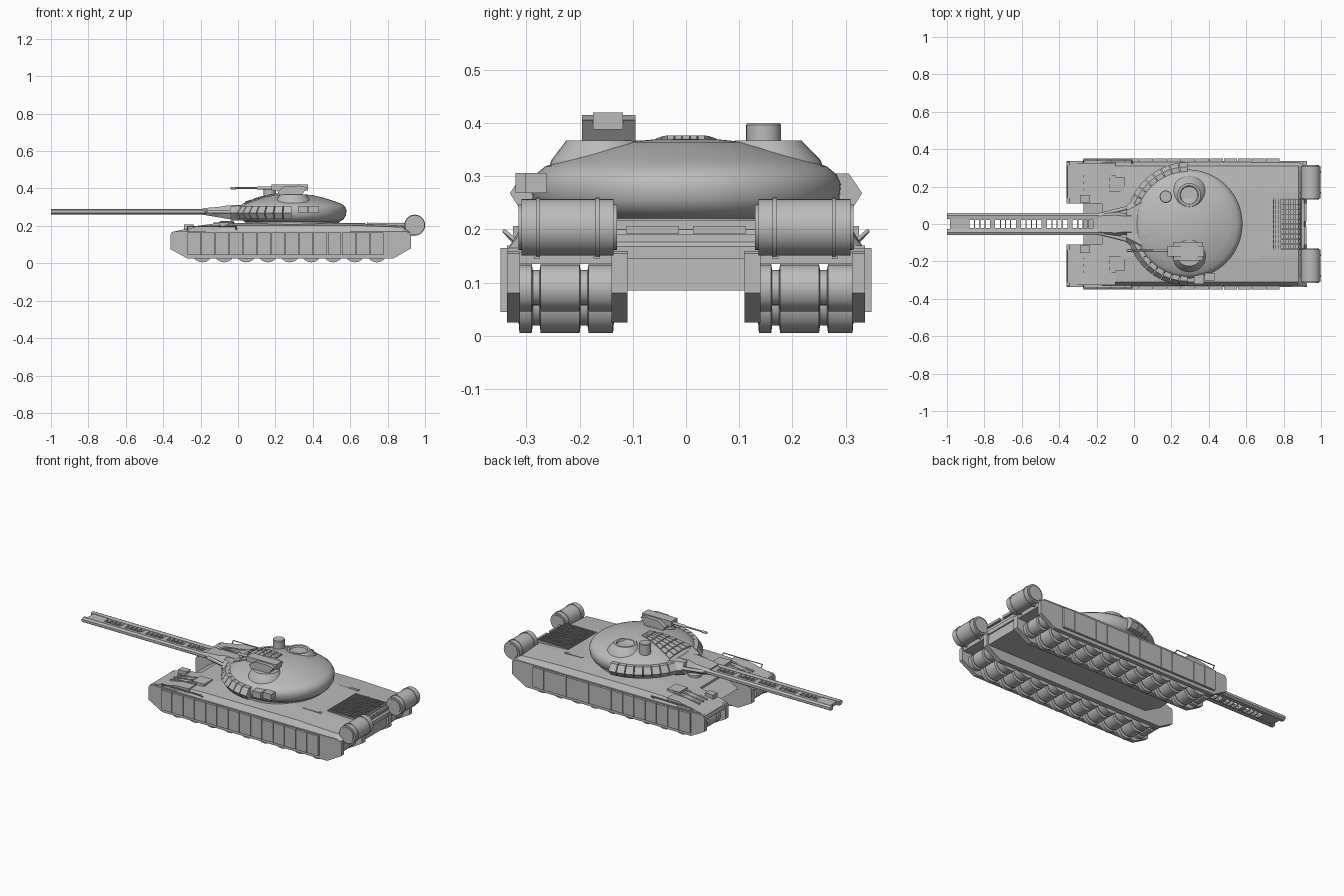
import bpy, bmesh, math
from mathutils import Vector, Matrix

cube = bpy.data.objects.get("Cube")
if cube:
    bpy.data.objects.remove(cube, do_unlink=True)

grey = bpy.data.materials.new("armour_grey")
grey.use_nodes = True
grey.diffuse_color = (0.5, 0.5, 0.5, 1)
grey.node_tree.nodes["Principled BSDF"].inputs["Base Color"].default_value = (0.5, 0.5, 0.5, 1)


def finish(name, bm, smooth=False):
    bmesh.ops.recalc_face_normals(bm, faces=bm.faces)
    mesh = bpy.data.meshes.new(name)
    bm.to_mesh(mesh)
    bm.free()
    mesh.materials.append(grey)
    ob = bpy.data.objects.new(name, mesh)
    bpy.context.collection.objects.link(ob)
    if smooth:
        bpy.ops.object.select_all(action='DESELECT')
        ob.select_set(True)
        bpy.context.view_layer.objects.active = ob
        bpy.ops.object.shade_smooth_by_angle(angle=math.radians(35))
    return ob


def add_loft(bm, rings):
    """Skin equal-length closed rings and cap both ends."""
    vs = [[bm.verts.new(p) for p in r] for r in rings]
    n = len(vs[0])
    for a, b in zip(vs, vs[1:]):
        for i in range(n):
            j = (i + 1) % n
            bm.faces.new((a[i], a[j], b[j], b[i]))
    bm.faces.new(vs[0])
    bm.faces.new(vs[-1])


def loft(name, *rings):
    bm = bmesh.new()
    add_loft(bm, rings)
    return finish(name, bm)


def extrude_y(name, profile, y0, y1):
    return loft(name, *[[(x, y, z) for x, z in profile] for y in (y0, y1)])


def add_box(bm, x0, x1, y0, y1, z0, z1):
    add_loft(bm, [[(x0, y0, z), (x1, y0, z), (x1, y1, z), (x0, y1, z)] for z in (z0, z1)])


def boxes(name, dims):
    bm = bmesh.new()
    for d in dims:
        add_box(bm, *d)
    return finish(name, bm)


def lathe(name, profile, loc, seg=32, axis='Z'):
    """Solid of revolution from (radius, height) points."""
    bm = bmesh.new()
    rings = [[(r * math.cos(2 * math.pi * i / seg), r * math.sin(2 * math.pi * i / seg), h)
              for i in range(seg)] for r, h in profile]
    add_loft(bm, rings)
    turn = {'Z': Matrix(), 'Y': Matrix.Rotation(-math.pi / 2, 4, 'X'),
            'X': Matrix.Rotation(math.pi / 2, 4, 'Y')}[axis]
    bm.transform(Matrix.Translation(loc) @ turn)
    return finish(name, bm, True)


def rod(name, pts, radius):
    curve = bpy.data.curves.new(name, 'CURVE')
    curve.dimensions = '3D'
    curve.bevel_depth, curve.bevel_resolution, curve.use_fill_caps = radius, 1, True
    sp = curve.splines.new('POLY')
    sp.points.add(len(pts) - 1)
    for p, co in zip(sp.points, pts):
        p.co = (*co, 1)
    curve.materials.append(grey)
    ob = bpy.data.objects.new(name, curve)
    bpy.context.collection.objects.link(ob)


# Central hull and sloped upper deck
extrude_y("lower_hull", [(-0.27, .14), (-.18, .19), (.91, .19), (.915, .085), (-.17, .085)], -.13, .13)


def deck_ring(x, edge, crown):
    half = [(.335, .145), (.335, .163), (.31, edge), (.17, crown)]
    return [(x, y, z) for y, z in half] + [(x, -y, z) for y, z in reversed(half)]


loft("upper_deck", deck_ring(-.17, .196, .203), deck_ring(0, .203, .215), deck_ring(.6, .203, .215),
     deck_ring(.88, .193, .203), deck_ring(.92, .165, .168))
lathe("turret_ring", [(.25, .205), (.25, .225)], (.29, 0, 0), 48)
lathe("driver_hatch", [(.04, .2), (.04, .222), (.03, .226)], (-.06, 0, 0), 20)

# Engine grille
bars = [(.69 + .0133 * i, .694 + .0133 * i, -.135, .135, .2, .217) for i in range(16)]
bars += [(.69, .894, -.135 + .0265 * i, -.131 + .0265 * i, .2, .215) for i in range(11)]
boxes("engine_grille", bars)
boxes("rear_lamps", [(.91, .922, s * .063 - .05, s * .063 + .05, .192, .206) for s in (-1, 1)])

skirt = [(-.36, .075), (-.36, .155), (-.345, .17), (.9, .17), (.925, .155), (.925, .08), (.83, .025), (-.27, .025)]
fender = [(-.36, .14), (-.355, .165), (-.32, .175), (-.18, .203), (-.1, .206), (-.1, .14)]
wheel = [(.03, -.09), (.056, -.088), (.056, -.065), (.042, -.063), (.042, -.05), (.056, -.048),
         (.056, .025), (.042, .027), (.042, .04), (.056, .042), (.056, .088), (.03, .09)]
drum = [(.043, 0), (.043, .006), (.053, .006), (.053, .033), (.056, .033), (.056, .041), (.053, .041),
        (.053, .144), (.056, .144), (.056, .152), (.053, .152), (.053, .179), (.043, .179), (.043, .185)]

for s, side in ((1, "left"), (-1, "right")):
    # Track housing: walls, roof and front fender
    extrude_y(side + "_inner_wall", skirt, s * .11, s * .14)
    extrude_y(side + "_outer_wall", skirt, s * .312, s * .336)
    boxes(side + "_track_roof", [(-.355, .92, s * .11, s * .336, .135, .165)])
    extrude_y(side + "_fender", fender, s * .11, s * .325)
    boxes(side + "_skirt_panels", [(-.27 + i * .075, -.198 + i * .075, s * .335, s * .349, .045, .165)
                                   for i in range(14)])
    # Running gear
    for i in range(9):
        lathe(f"{side}_road_wheel_{i + 1}", wheel, (-.19 + .1165 * i, s * .225, .061), 20, 'Y')
    for label, x in (("front", -.285), ("rear", .84)):
        lathe(f"{side}_{label}_sprocket", [(r * .8, h) for r, h in wheel], (x, s * .225, .09), 20, 'Y')
    # Fender fittings
    rod(side + "_handrail", [(-.27, s * .322, .175), (-.27, s * .342, .197), (-.01, s * .342, .197),
                             (-.01, s * .322, .18)], .004)
    slats = bmesh.new()
    for i in range(3):
        y = s * (.185 + .035 * i)
        add_loft(slats, [[(x, y - .006, z), (x, y + .006, z), (x, y + .006, z + .013), (x, y - .006, z + .013)]
                         for x, z in ((-.27, .18), (-.1, .203))])
    finish(side + "_fender_slats", slats)
    boxes(side + "_headlight", [(-.29, -.235, s * .115, s * .155, .17, .207)])
    boxes(side + "_tool_bins", [(-.13, -.05, s * .17, s * .25, .19, .218), (.56, .68, s * .17, s * .185, .2, .216)])
    # Rear fuel drum on brackets
    lathe(side + "_fuel_drum", drum, (.945, s * .2225 - .0925, .204), 28, 'Y')
    boxes(side + "_drum_brackets", [(.88, .95, s * y - .006, s * y + .006, .145, .165) for y in (.168, .28)])

# Turret dome
dome = [(.25, .22), (.275, .235), (.288, .255), (.291, .285), (.283, .303), (.265, .318), (.22, .334),
        (.16, .353), (.11, .364), (.06, .369), (.01, .37)]
CX = .289
lathe("turret", dome, (CX, 0, 0), 64)


def dome_z(x, y):
    r = math.hypot(x - CX, y)
    for (r0, z0), (r1, z1) in zip(dome[3:], dome[4:]):
        if r1 <= r <= r0:
            return z0 + (z1 - z0) * (r0 - r) / (r0 - r1)
    return dome[-1][1] if r < .1 else .29


# Armour tiles fanned across the turret roof
tiles = bmesh.new()
ROWS, COLS = 6, 5
for i in range(ROWS):
    for j in range(COLS):
        corners = []
        for u, v in ((.06, .06), (.94, .06), (.94, .94), (.06, .94)):
            t = (i + u) / ROWS
            x = .035 + .235 * t
            y = (2 * (j + v) / COLS - 1) * (.105 - .07 * t)
            corners.append((x, y, dome_z(x, y)))
        add_loft(tiles, [[(x, y, z + d) for x, y, z in corners] for d in (-.01, .007)])
finish("roof_tiles", tiles)

# Curved rows of cheek armour blocks
section = [(.28, .238), (.312, .238), (.331, .268), (.306, .305), (.275, .305)]
for s, side in ((1, "left"), (-1, "right")):
    bm = bmesh.new()
    for i in range(8):
        rings = []
        for k in (.05, .95):
            a = math.radians(90 + (i + k) * 8.8)
            rings.append([(CX + r * math.cos(a), s * r * math.sin(a), z) for r, z in section])
        add_loft(bm, rings)
    finish(side + "_cheek_blocks", bm)
bm = bmesh.new()
for i in range(2):
    add_box(bm, .32 + i * .058, .374 + i * .058, -.32 + i * .018, -.262, .268, .306)
finish("stowage_boxes", bm)


# Mantlet and gun cradle
def hexa(x, w, z0, z1):
    m, c = (z0 + z1) / 2, w * .72
    return [(x, -c, z0), (x, c, z0), (x, w, m), (x, c, z1), (x, -c, z1), (x, -w, m)]


loft("mantlet", hexa(-.19, .06, .26, .294), hexa(-.1, .066, .245, .302), hexa(-.05, .058, .236, .31),
     hexa(.08, .07, .23, .312))
loft("turret_nose", hexa(-.04, .1, .23, .305), hexa(.1, .2, .225, .318))
for s, side in ((1, "left"), (-1, "right")):
    rod(side + "_gun_strut", [(-.16, s * .055, .275), (-.02, s * .09, .275)], .01)

# Twin-rail main gun with slotted centre web
for s, side in ((1, "left"), (-1, "right")):
    loft(side + "_gun_rail", *[[(x, s * .028, .264), (x, s * .048, .262), (x, s * .06, .27), (x, s * .06, .284),
                                (x, s * .046, .291), (x, s * .028, .288)] for x in (-1, -.16)])
edges = [-.985] + [-.88 + .138 * i + d for i in range(5) for d in (0, .11)] + [-.16]
web = [(edges[i], edges[i + 1], -.03, .03, .267, .286) for i in range(0, len(edges), 2)]
web += [(-.88 + .138 * i + .0275 * k - .003, -.88 + .138 * i + .0275 * k + .003, -.03, .03, .27, .283)
        for i in range(5) for k in (1, 2, 3)]
web += [(-.89, -.2, s * .026 - .004, s * .026 + .004, .265, .288) for s in (-1, 1)]
boxes("gun_web", web)

# Roof cupolas, sight and remote machine gun
lathe("commander_cupola", [(.105, .31), (.098, .33), (.062, .367), (.05, .367), (.046, .358)], (.295, .155, 0), 32)
lathe("gun_cupola", [(.105, .31), (.098, .33), (.07, .367)], (.295, -.155, 0), 32)
lathe("periscope", [(.033, .33), (.033, .396), (.03, .4)], (.17, .146, 0), 24)
extrude_y("weapon_mount", [(.22, .365), (.21, .385), (.25, .412), (.33, .415), (.37, .405), (.34, .365)], -.195, -.095)
boxes("weapon_receiver", [(.18, .375, -.175, -.118, .388, .42)])
lathe("machine_gun_barrel", [(.005, -.04), (.007, -.035), (.007, -.01), (.0045, -.008), (.0045, .1), (.008, .105),
                             (.008, .2)], (0, -.142, .402), 12, 'X')
